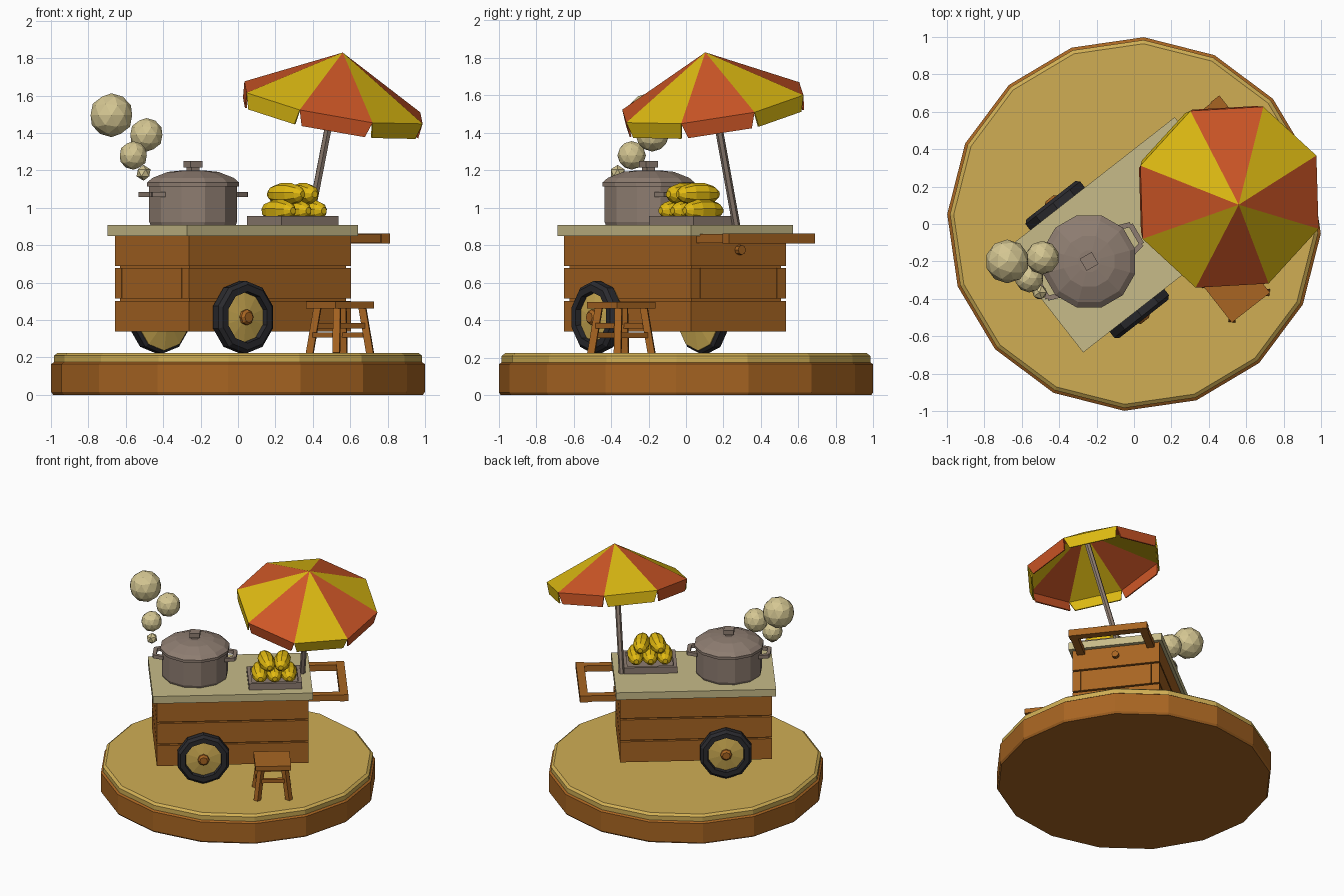
import bpy, bmesh, math
from math import radians, cos, sin, pi
from mathutils import Matrix, Vector

if "Cube" in bpy.data.objects:
    bpy.data.objects.remove(bpy.data.objects["Cube"], do_unlink=True)


def material(name, rgb):
    lin = [((c / 255 + 0.055) / 1.055) ** 2.4 for c in rgb]
    m = bpy.data.materials.new(name)
    m.use_nodes = True
    m.diffuse_color = (*lin, 1)
    m.node_tree.nodes["Principled BSDF"].inputs["Base Color"].default_value = (*lin, 1)
    return m


WOOD = material("warm wood", (168, 101, 34))
SAND = material("sand", (208, 174, 84))
CREAM = material("cream counter", (199, 187, 136))
METAL = material("dull metal", (142, 125, 113))
RUBBER = material("black rubber", (42, 42, 46))
YELLOW = material("canopy yellow", (220, 185, 18))
RED = material("canopy red", (205, 86, 38))
FOOD = material("golden food", (226, 186, 16))
STEAM = material("pale steam", (212, 198, 146))

WORLD = Matrix.Identity(4)
CART = Matrix.Translation((-0.027, -0.058, 0)) @ Matrix.Rotation(radians(38), 4, 'Z')


def make(name, bm, mats, matrix=WORLD):
    bmesh.ops.recalc_face_normals(bm, faces=bm.faces)
    mesh = bpy.data.meshes.new(name)
    bm.to_mesh(mesh)
    bm.free()
    for m in (mats if isinstance(mats, list) else [mats]):
        mesh.materials.append(m)
    ob = bpy.data.objects.new(name, mesh)
    ob.matrix_world = matrix
    bpy.context.collection.objects.link(ob)
    return ob


def box(name, lo, hi, mat, matrix=WORLD):
    lo, hi = Vector(lo), Vector(hi)
    bm = bmesh.new()
    bmesh.ops.create_cube(bm, size=1, matrix=Matrix.Translation((lo + hi) / 2)
                          @ Matrix.Diagonal((*(hi - lo), 1)))
    return make(name, bm, mat, matrix)


def lathe(name, profile, sides, mat, matrix=WORLD, turn=0, closed=False):
    """Spin (radius, height) points around z."""
    bm = bmesh.new()
    rings = []
    for r, z in profile:
        angles = [radians(turn) + 2 * pi * i / sides for i in range(sides)]
        rings.append([bm.verts.new((r * cos(a), r * sin(a), z)) for a in angles])
    pairs = list(zip(rings, rings[1:]))
    if closed:
        pairs.append((rings[-1], rings[0]))
    else:
        bm.faces.new(rings[0])
        bm.faces.new(rings[-1])
    for a, b in pairs:
        for i in range(sides):
            j = (i + 1) % sides
            bm.faces.new((a[i], a[j], b[j], b[i]))
    return make(name, bm, mat, matrix)


def rod(name, a, b, radius, sides, mat, matrix=WORLD, turn=45):
    a, b = Vector(a), Vector(b)
    aim = Matrix.Translation(a) @ (b - a).to_track_quat('Z', 'Y').to_matrix().to_4x4()
    return lathe(name, [(radius, 0), (radius, (b - a).length)], sides, mat, matrix @ aim, turn)


# Round platform
lathe("platform_base", [(0.99, 0), (1, 0.015), (1, 0.165), (0.985, 0.175)], 16, WOOD, turn=-3)
lathe("platform_ground", [(0.985, 0.175), (0.985, 0.21), (0.965, 0.225)], 16, SAND, turn=-3)

# Cart body: rows of planks with overlapping corners
HX, HY, T = 0.55, 0.322, 0.06
box("body_core", (-HX + 0.02, -HY + 0.02, 0.35), (HX - 0.02, HY - 0.02, 0.85), WOOD, CART)
for row, z in enumerate((0.34, 0.515, 0.69)):
    long_x = HX if row == 1 else HX - T
    end_y = HY - T - 0.004 if row == 1 else HY
    for s in (-1, 1):
        ys, xs = sorted((s * HY, s * (HY - T))), sorted((s * HX, s * (HX - T)))
        box("side_plank", (-long_x, ys[0], z), (long_x, ys[1], z + 0.163), WOOD, CART)
        box("end_plank", (xs[0], -end_y, z), (xs[1], end_y, z + 0.163), WOOD, CART)
box("countertop", (-0.58, -0.345, 0.85), (0.58, 0.345, 0.907), CREAM, CART)

# Push handle and drawer knob
for s in (-1, 1):
    ys = sorted((s * 0.23, s * 0.285))
    box("handle_arm", (0.5, ys[0], 0.812), (0.79, ys[1], 0.86), WOOD, CART)
box("handle_grip", (0.78, -0.29, 0.81), (0.84, 0.29, 0.862), WOOD, CART)
rod("drawer_knob", (0.54, 0, 0.775), (0.58, 0, 0.775), 0.026, 8, WOOD, CART)

# Wheels, axis pointing away from the cart
for s in (-1, 1):
    wheel = CART @ Matrix.Translation((-0.215, s * 0.325, 0.415)) @ Matrix.Rotation(s * radians(-90), 4, 'X')
    lathe("tyre", [(0.175, 0), (0.195, 0.015), (0.195, 0.06), (0.175, 0.078), (0.138, 0.078), (0.132, 0.03)],
          10, RUBBER, wheel, turn=18, closed=True)
    lathe("wheel_disc", [(0.03, -0.03), (0.178, -0.003), (0.178, 0.02), (0.14, 0.045), (0.03, 0.062)],
          10, SAND, wheel, turn=18)
    lathe("wheel_hub", [(0.042, 0.05), (0.042, 0.075), (0.028, 0.09)], 8, WOOD, wheel)
rod("axle", (-0.215, -0.33, 0.415), (-0.215, 0.33, 0.415), 0.025, 6, WOOD, CART)

# Cooking pot with lid, knob and loop handles
POT = Matrix.Translation((-0.24, -0.2, 0)) @ Matrix.Rotation(radians(30), 4, 'Z')
lathe("pot", [(0.235, 0.905), (0.243, 0.925), (0.243, 1.115)], 12, METAL, POT, turn=15)
lathe("pot_lid", [(0.255, 1.115), (0.255, 1.135), (0.225, 1.16), (0.14, 1.192), (0.06, 1.2)],
      12, METAL, POT, turn=15)
box("lid_stem", (-0.025, -0.025, 1.195), (0.025, 0.025, 1.22), METAL, POT)
box("lid_knob", (-0.037, -0.037, 1.215), (0.037, 0.037, 1.25), METAL, POT)
for s in (-1, 1):
    path = [(s * 0.22, -0.08, 1.07), (s * 0.29, -0.06, 1.07), (s * 0.29, 0.06, 1.07), (s * 0.22, 0.08, 1.07)]
    for a, b in zip(path, path[1:]):
        rod("pot_handle", a, b, 0.019, 4, METAL, POT)

# Serving tray
X0, X1, Y0, Y1 = 0.12, 0.505, -0.27, 0.03
box("tray_floor", (X0, Y0, 0.905), (X1, Y1, 0.925), METAL, CART)
for y in (Y0, Y1 - 0.025):
    box("tray_long_wall", (X0, y, 0.905), (X1, y + 0.025, 0.957), METAL, CART)
for x in (X0, X1 - 0.025):
    box("tray_end_wall", (x, Y0 + 0.025, 0.905), (x + 0.025, Y1 - 0.025, 0.957), METAL, CART)

# Stacked food
SPINDLE = [(0.018, -0.125), (0.043, -0.095), (0.059, -0.04), (0.059, 0.04), (0.043, 0.095), (0.018, 0.125)]
for x, z, tilt in ((0.205, 0.985, 0), (0.31, 0.985, 0), (0.415, 0.985, 0), (0.255, 1.073, 8), (0.37, 1.073, -8)):
    spot = CART @ Matrix.Translation((x, -0.135, z)) @ Matrix.Rotation(radians(tilt), 4, 'Z')
    lathe("food_piece", SPINDLE, 9, FOOD, spot @ Matrix.Rotation(radians(90), 4, 'X'), turn=10)

# Steam puffs
for x, y, z, r in ((-0.677, -0.2, 1.495, 0.117), (-0.49, -0.18, 1.39, 0.09),
                   (-0.56, -0.29, 1.28, 0.076), (-0.505, -0.365, 1.187, 0.042)):
    bm = bmesh.new()
    bmesh.ops.create_icosphere(bm, subdivisions=2 if r > 0.06 else 1, radius=r)
    make("steam_puff", bm, STEAM, Matrix.Translation((x, y, z)))

# Tilted umbrella: canopy of alternating panels with hanging flaps
APEX = Vector((0.56, 0.103, 1.83))
AXIS = Vector((0.185, -0.15, 1)).normalized()
TILT = Matrix.Translation(APEX) @ Vector((0, 0, 1)).rotation_difference(AXIS).to_matrix().to_4x4()
bm = bmesh.new()
top = bm.verts.new((0, 0, 0))
rim = [Vector((cos(radians(25 + 45 * i)), sin(radians(25 + 45 * i)), 0)) * 0.518 for i in range(8)]
drop = Vector((0, 0, -0.275))
ring = [bm.verts.new(p + drop) for p in rim]
for i in range(8):
    j = (i + 1) % 8
    bm.faces.new((top, ring[i], ring[j])).material_index = i % 2
    low = [(rim[i].lerp(rim[j], t) * 0.985) + drop + Vector((0, 0, -0.085)) for t in (0.06, 0.94)]
    flap = bm.faces.new((ring[i], bm.verts.new(low[0]), bm.verts.new(low[1]), ring[j]))
    flap.material_index = i % 2
canopy = make("umbrella_canopy", bm, [YELLOW, RED], TILT)
solid = canopy.modifiers.new("thickness", 'SOLIDIFY')
solid.thickness = 0.01
base = CART @ Vector((0.522, 0.008, 0.9))
rod("umbrella_pole", base, APEX - AXIS * 0.03, 0.021, 6, METAL)

# Stool with splayed legs and stretchers
STOOL = Matrix.Translation((0.545, -0.345, 0)) @ Matrix.Rotation(radians(38), 4, 'Z')
box("stool_seat", (-0.13, -0.13, 0.462), (0.13, 0.13, 0.498), WOOD, STOOL)
for sx in (-1, 1):
    for sy in (-1, 1):
        rod("stool_leg", (sx * 0.115, sy * 0.115, 0.222), (sx * 0.085, sy * 0.085, 0.47), 0.027, 4, WOOD, STOOL)
    rod("stool_side_stretcher", (sx * 0.102, -0.1, 0.32), (sx * 0.102, 0.1, 0.32), 0.02, 4, WOOD, STOOL)
    rod("stool_cross_stretcher", (-0.097, sx * 0.097, 0.37), (0.097, sx * 0.097, 0.37), 0.02, 4, WOOD, STOOL)
